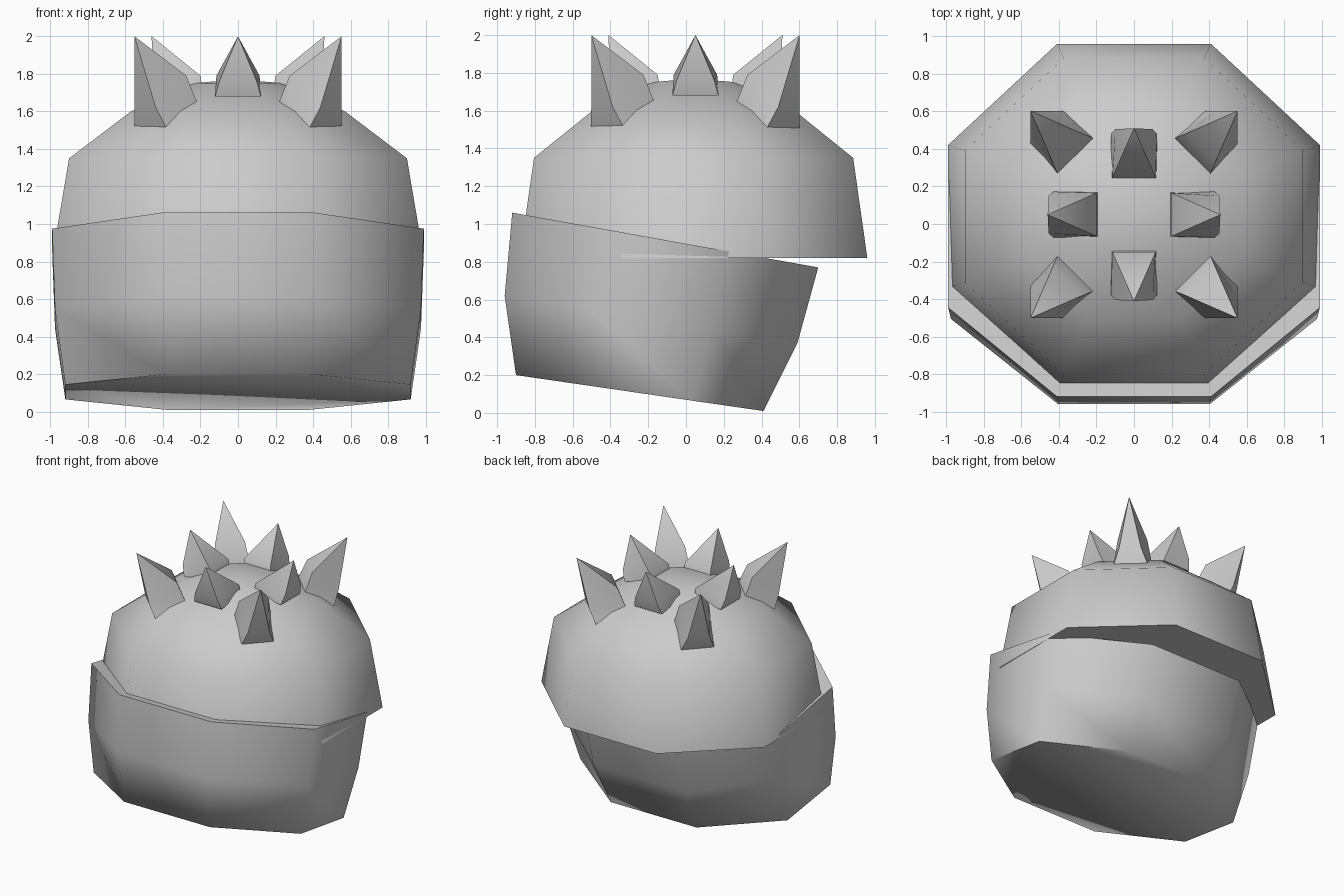
import bpy
import bmesh
import math
from mathutils import Vector

if "Cube" in bpy.data.objects:
    bpy.data.objects.remove(bpy.data.objects["Cube"], do_unlink=True)

CENTRE_Y = 0.04

grey = bpy.data.materials.new("plain_grey")
grey.use_nodes = True
colour = (0.6, 0.6, 0.6, 1.0)
grey.diffuse_color = colour
grey.node_tree.nodes["Principled BSDF"].inputs["Base Color"].default_value = colour


def octagon(half_x, y_front, y_back, z_front, z_back):
    """Tilted eight-sided ring, counter-clockwise seen from above."""
    mid, half = (y_front + y_back) / 2, (y_back - y_front) / 2
    radius = 1 / math.cos(math.pi / 8)
    points = []
    for i in range(8):
        a = math.radians(45 * i - 67.5)
        t = (math.sin(a) * radius + 1) / 2
        points.append(Vector((half_x * radius * math.cos(a),
                              mid + half * math.sin(a) * radius,
                              z_front + (z_back - z_front) * t)))
    return points


def loft(name, rings, apex=None, smooth_angle=78):
    """Skin rings listed from top to bottom, closing both ends."""
    bm = bmesh.new()
    loops = [[bm.verts.new(p) for p in ring] for ring in rings]
    n = len(loops[0])
    for up, low in zip(loops, loops[1:]):
        for i in range(n):
            j = (i + 1) % n
            bm.faces.new((up[i], low[i], low[j]))
            bm.faces.new((up[i], low[j], up[j]))
    if apex is None:
        bm.faces.new(loops[0])
    else:
        tip = bm.verts.new(apex)
        for i in range(n):
            bm.faces.new((tip, loops[0][i], loops[0][(i + 1) % n]))
    bm.faces.new(loops[-1][::-1])
    bmesh.ops.recalc_face_normals(bm, faces=bm.faces)
    for face in bm.faces:
        face.smooth = True
    for edge in bm.edges:
        edge.smooth = edge.calc_face_angle(0) < math.radians(smooth_angle)
    mesh = bpy.data.meshes.new(name)
    bm.to_mesh(mesh)
    bm.free()
    mesh.materials.append(grey)
    obj = bpy.data.objects.new(name, mesh)
    bpy.context.collection.objects.link(obj)
    return obj


# Upper dome: level rings given as (half width, half depth, height)
dome_profile = [(0.24, 0.225, 1.75), (0.57, 0.535, 1.6),
                (0.90, 0.845, 1.35), (0.99, 0.92, 0.82)]
loft("upper_dome",
     [octagon(hx, CENTRE_Y - hy, CENTRE_Y + hy, z, z) for hx, hy, z in dome_profile],
     apex=(0, CENTRE_Y, 1.77))

# Lower jaw: tilted rings
loft("lower_jaw", [octagon(0.99, -0.92, 0.70, 1.06, 0.77),
                   octagon(0.975, -0.96, 0.59, 0.62, 0.37),
                   octagon(0.92, -0.90, 0.41, 0.20, 0.01)])


def spike(name, degrees, tip_r, middle, base):
    """Pointed spike; each ring is inner and outer (radius, half width, height)."""
    a = math.radians(degrees)
    out, side = Vector((math.cos(a), math.sin(a), 0)), Vector((-math.sin(a), math.cos(a), 0))
    origin = Vector((0, 0.05, 0))

    def point(r, w, z):
        return origin + out * r + side * w + Vector((0, 0, z))

    def ring(inner, outer):
        (ri, wi, zi), (ro, wo, zo) = inner, outer
        return [point(ri, -wi, zi), point(ro, -wo, zo), point(ro, wo, zo), point(ri, wi, zi)]

    loft(name, [ring(*middle), ring(*base)], apex=point(tip_r, 0, 2.0), smooth_angle=50)


# Spikes: four small ones on the axes, four larger ones between them
sides = ["left", "back", "right", "front"]
corners = ["back_left", "back_right", "front_right", "front_left"]
for i in range(4):
    spike(sides[i] + "_spike", 90 * i, 0.46,
          ((0.20, 0.115, 1.79), (0.455, 0.10, 1.76)),
          ((0.19, 0.12, 1.72), (0.43, 0.122, 1.68)))
    spike(corners[i] + "_spike", 90 * i + 45, 0.78,
          ((0.50, 0.11, 1.79), (0.70, 0.08, 1.62)),
          ((0.44, 0.135, 1.64), (0.655, 0.126, 1.50)))
